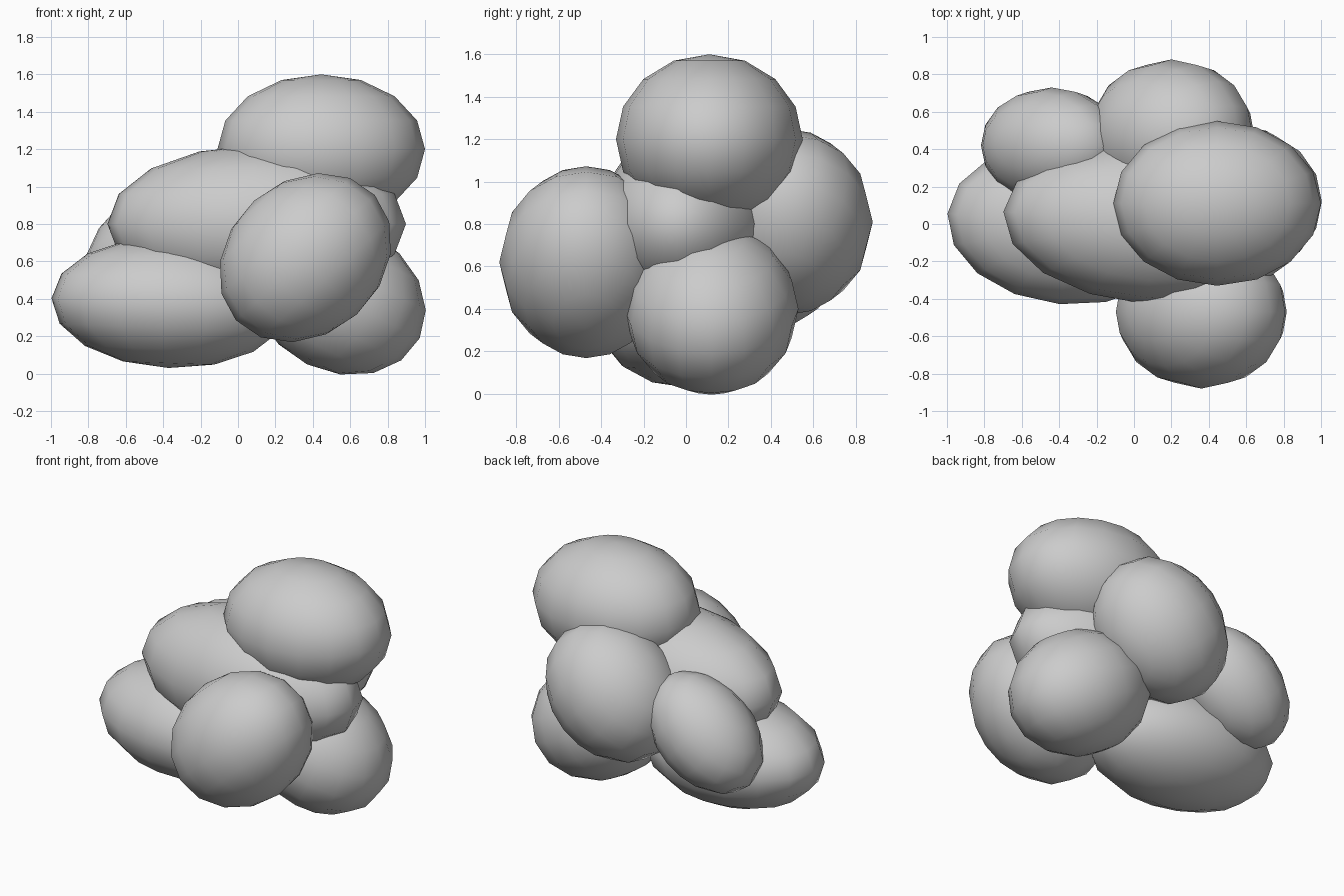
import bpy
from math import radians

cube = bpy.data.objects.get("Cube")
if cube:
    bpy.data.objects.remove(cube, do_unlink=True)

# One plain grey for the whole cluster
grey = bpy.data.materials.new("light_grey")
grey.use_nodes = True
colour = (0.6, 0.6, 0.6, 1)
grey.diffuse_color = colour
grey.node_tree.nodes["Principled BSDF"].inputs["Base Color"].default_value = colour


def lobe(name, centre, radii, tilt=0, turn=0):
    """Smooth low-poly ellipsoid, tilted about y and turned about z."""
    bpy.ops.mesh.primitive_uv_sphere_add(
        segments=16, ring_count=8, radius=1, location=centre,
        rotation=(0, radians(tilt), radians(turn)))
    obj = bpy.context.object
    obj.name = name
    obj.scale = radii
    obj.data.materials.append(grey)
    bpy.ops.object.shade_smooth()


# Long central body
lobe("core_lobe", (0.10, 0.01, 0.80), (0.80, 0.44, 0.42), turn=-4)

# Lobes clustered around it
lobe("top_lobe", (0.445, 0.11, 1.20), (0.555, 0.44, 0.40))
lobe("front_lobe", (0.36, -0.47, 0.62), (0.50, 0.41, 0.41), tilt=-42)
lobe("back_lobe", (0.20, 0.48, 0.81), (0.48, 0.40, 0.40), tilt=-42)
lobe("lower_left_lobe", (0.54, 0.12, 0.40), (0.48, 0.41, 0.39), tilt=26)
lobe("lower_right_lobe", (-0.36, 0.0, 0.38), (0.64, 0.43, 0.35), tilt=2, turn=-5)
lobe("back_right_lobe", (-0.44, 0.42, 0.67), (0.43, 0.31, 0.30), tilt=-40)
